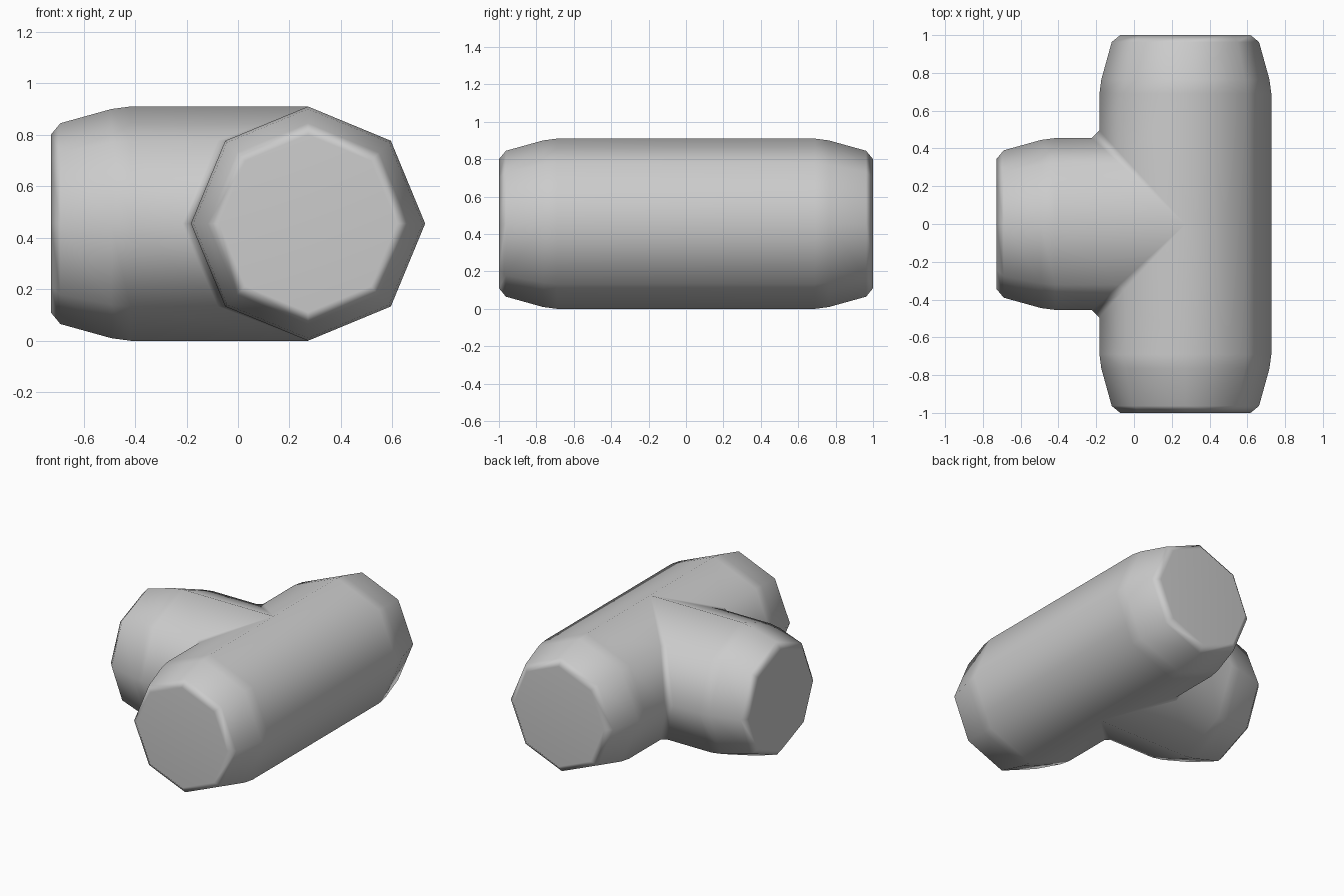
import bpy, bmesh
from math import sin, cos, pi, radians

cube = bpy.data.objects.get("Cube")
if cube:
    bpy.data.objects.remove(cube, do_unlink=True)

R = 0.455          # pipe radius
CX = 0.272         # axis of the main pipe
SIDES = 8
FILLET = 0.04      # widest part of the bevel at the junction
# Rounded end: distance back from the end face, radius
END = [(0.0, 0.345), (0.037, 0.39), (0.235, 0.445), (0.31, R)]
ANGLES = [2 * pi * i / SIDES for i in range(SIDES)]

bm = bmesh.new()


def loft_arm(place, length, seam):
    """Capped arm; place(across, height, along) gives a point, seam(across) its inner end."""
    rings = []
    for back, r in END:
        rings.append([bm.verts.new(place(r * cos(a), R + r * sin(a), length - back))
                      for a in ANGLES])
    rings.append([bm.verts.new(place(R * cos(a), R + R * sin(a), seam(R * cos(a))))
                  for a in ANGLES])
    bm.faces.new(rings[0])
    for p, q in zip(rings, rings[1:]):
        for i in range(SIDES):
            j = (i + 1) % SIDES
            bm.faces.new((p[i], p[j], q[j], q[i]))
    return rings[-1]


def mitre(u):
    return abs(u) * (1 + FILLET / R)


# Main pipe halves meet on the plain side and leave a mitred opening on the other
halves = {}
for s in (-1, 1):
    halves[s] = loft_arm(lambda u, z, t, s=s: (CX + u, s * t, z), 1.0,
                         lambda u: mitre(u) if u < -1e-5 else 0.0)

# Side branch
branch = loft_arm(lambda u, z, t: (CX - t, u, z), CX + 0.727, mitre)

# Bevel strips along the junction
for s in (-1, 1):
    for i in range(SIDES):
        j = (i + 1) % SIDES
        if cos(ANGLES[i]) + cos(ANGLES[j]) > 0:
            continue
        if s < 0:
            k, l = i, j
        else:
            k, l = (SIDES // 2 - i) % SIDES, (SIDES // 2 - j) % SIDES
        bm.faces.new((halves[s][i], halves[s][j], branch[l], branch[k]))

bmesh.ops.remove_doubles(bm, verts=bm.verts, dist=0.001)
bmesh.ops.dissolve_degenerate(bm, edges=bm.edges, dist=0.0005)
bmesh.ops.recalc_face_normals(bm, faces=bm.faces)

mesh = bpy.data.meshes.new("tee_pipe")
bm.to_mesh(mesh)
bm.free()
pipe = bpy.data.objects.new("tee_pipe", mesh)
bpy.context.collection.objects.link(pipe)

# Plain grey
grey = bpy.data.materials.new("light_grey")
grey.use_nodes = True
grey.diffuse_color = (0.6, 0.6, 0.6, 1)
grey.node_tree.nodes["Principled BSDF"].inputs["Base Color"].default_value = (0.6, 0.6, 0.6, 1)
mesh.materials.append(grey)

# Soft shading with flat end faces
bpy.context.view_layer.objects.active = pipe
pipe.select_set(True)
bpy.ops.object.shade_smooth_by_angle(angle=radians(60))
weighted = pipe.modifiers.new("weighted_normals", 'WEIGHTED_NORMAL')
weighted.keep_sharp = True
